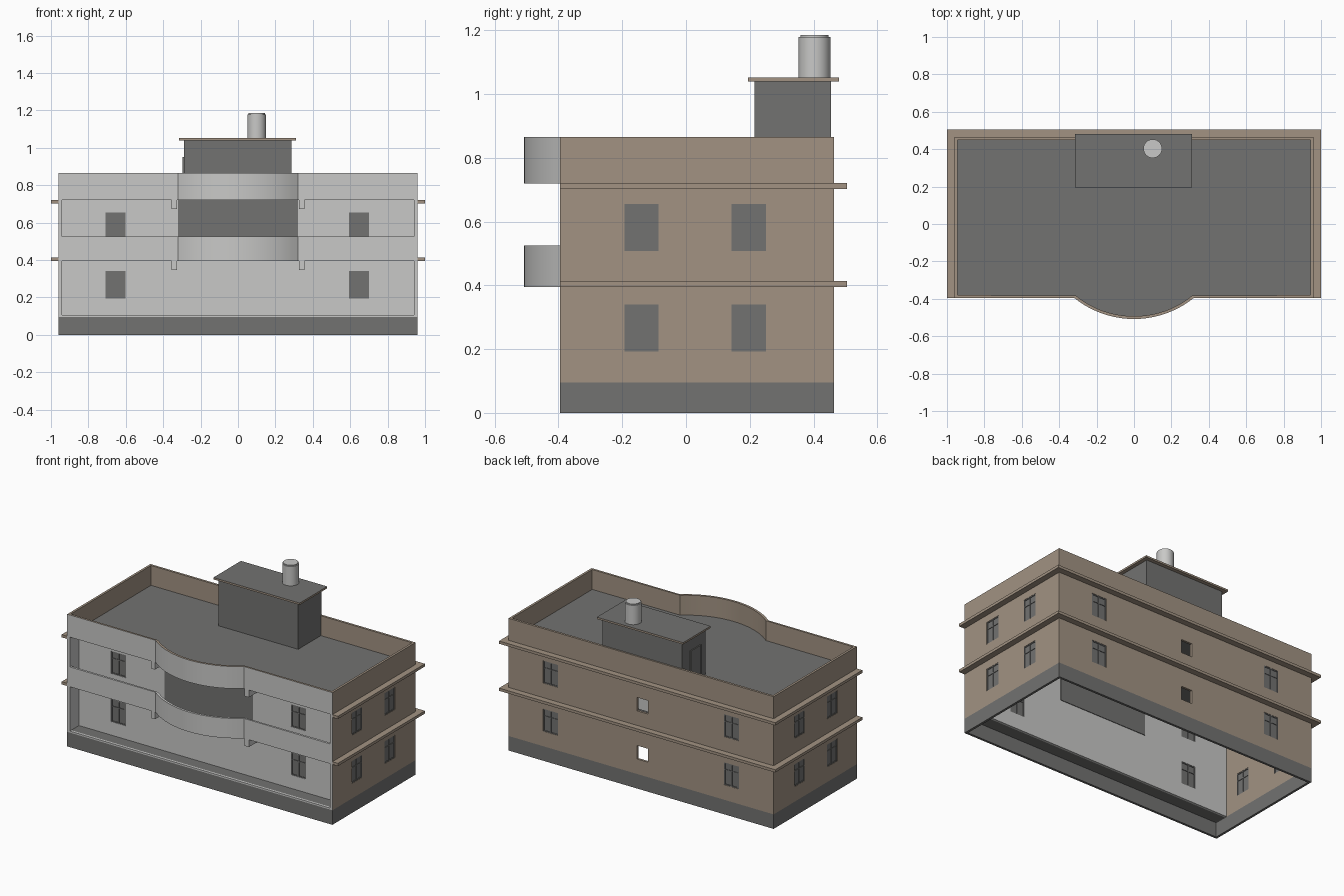
import bpy, bmesh, math
from mathutils import Vector

if "Cube" in bpy.data.objects:
    bpy.data.objects.remove(bpy.data.objects["Cube"])


def material(name, rgb):
    m = bpy.data.materials.new(name)
    m.use_nodes = True
    m.diffuse_color = (*rgb, 1)
    m.node_tree.nodes["Principled BSDF"].inputs["Base Color"].default_value = (*rgb, 1)
    return m


BROWN = material("tan_render", (0.36, 0.29, 0.225))
LIGHT = material("pale_grey", (0.58, 0.58, 0.57))
DARK = material("dark_grey", (0.17, 0.17, 0.165))

# Main dimensions
W, T = 0.96, 0.015             # half width and wall thickness
FRONT, BACK = -0.395, 0.465
RECESS = -0.30                 # face of the set-back front wall
PLINTH, FLOOR, ROOF, TOP = 0.095, 0.395, 0.72, 0.865
BOW, SAG = 0.32, 0.113         # half width and depth of the curved balcony


def finish(name, bm, *mats):
    bmesh.ops.recalc_face_normals(bm, faces=bm.faces)
    me = bpy.data.meshes.new(name)
    bm.to_mesh(me)
    bm.free()
    ob = bpy.data.objects.new(name, me)
    bpy.context.collection.objects.link(ob)
    for m in mats:
        me.materials.append(m)
    return ob


def add_box(bm, x, y, z):
    vs = bmesh.ops.create_cube(bm, size=1)["verts"]
    for v in vs:
        v.co = Vector((r[0] if c < 0 else r[1] for c, r in zip(v.co, (x, y, z))))


def box(name, x, y, z, *mats):
    bm = bmesh.new()
    add_box(bm, x, y, z)
    return finish(name, bm, *mats)


def paint(ob, rule, index=1):
    for p in ob.data.polygons:
        if rule(p):
            p.material_index = index


def select_only(ob):
    bpy.ops.object.select_all(action="DESELECT")
    ob.select_set(True)
    bpy.context.view_layer.objects.active = ob


def smooth(ob):
    select_only(ob)
    bpy.ops.object.shade_smooth_by_angle(angle=math.radians(30))


def cut(wall, holes):
    bm = bmesh.new()
    for h in holes:
        add_box(bm, *h)
    cutter = finish("opening_cutter", bm)
    cutter.hide_render = True
    mod = wall.modifiers.new("openings", "BOOLEAN")
    mod.operation, mod.solver, mod.object = "DIFFERENCE", "EXACT", cutter
    select_only(wall)
    bpy.ops.object.modifier_apply(modifier=mod.name)
    bpy.data.objects.remove(cutter)


def front_line(inset):
    """Outline of the front edge, straight with a bowed middle."""
    r = (BOW ** 2 + SAG ** 2) / (2 * SAG)
    half = math.asin(BOW / r)
    cy = FRONT - SAG + r
    pts = [(-W, FRONT + inset)]
    n = 20
    for i in range(n + 1):
        a = -half + 2 * half * i / n
        pts.append(((r - inset) * math.sin(a), cy - (r - inset) * math.cos(a)))
    return pts + [(W, FRONT + inset)]


def extrude(name, pts, z0, z1, *mats):
    bm = bmesh.new()
    f = bm.faces.new([bm.verts.new((x, y, z0)) for x, y in pts])
    top = bmesh.ops.extrude_face_region(bm, geom=[f])["geom"]
    for v in top:
        if isinstance(v, bmesh.types.BMVert):
            v.co.z = z1
    return finish(name, bm, *mats)


# Plinth, open underneath
for s, side in ((1, "left"), (-1, "right")):
    xs = sorted((s * W, s * (W - T)))
    box(f"{side}_plinth", xs, (FRONT, BACK), (0, PLINTH), DARK)
    box(f"{side}_loggia_cheek", sorted((s * (W - T), s * (W - T - 0.004))),
        (FRONT, RECESS), (PLINTH, ROOF), LIGHT)
box("front_plinth", (T - W, W - T), (FRONT, FRONT + T), (0, PLINTH), DARK)
box("back_plinth", (T - W, W - T), (BACK - T, BACK), (0, PLINTH), DARK)

# Outer walls
walls = {}
for s, side in ((1, "left"), (-1, "right")):
    w = box(f"{side}_wall", sorted((s * W, s * (W - T))), (FRONT, BACK), (PLINTH, TOP), BROWN, LIGHT)
    paint(w, lambda p: p.normal.y < -0.9)
    walls[side] = w
walls["back"] = box("back_wall", (T - W, W - T), (BACK - T, BACK), (PLINTH, TOP), BROWN)
walls["front"] = box("recessed_front_wall", (T - W, W - T), (RECESS, RECESS + T), (PLINTH, ROOF), LIGHT)

# Windows: cut openings with set-in glass and bars
WIN_W, WIN_H = 0.107, 0.147
LEVELS = (0.193, 0.508)


def window(name, along_x, plane, mid, z):
    """A two-leaf window with a transom, plane being the wall's middle."""
    def place(u, d, h):
        run, deep = (mid + u[0], mid + u[1]), (plane - d, plane + d)
        return (run, deep, h) if along_x else (deep, run, h)
    w, b = WIN_W / 2, 0.003
    bm = bmesh.new()
    add_box(bm, *place((-w, w), 0.002, (z, z + WIN_H)))
    for u in (-w + b, 0, w - b):
        add_box(bm, *place((u - b, u + b), 0.006, (z, z + WIN_H)))
    for h in (b, 0.1, WIN_H - b):
        add_box(bm, *place((-w, w), 0.0055, (z + h - b, z + h + b)))
    finish(name, bm, DARK)
    return place((-w, w), 0.03, (z, z + WIN_H))


layout = {
    "left": (False, W - T / 2, (-0.14, 0.197)),
    "right": (False, T / 2 - W, (-0.14, 0.197)),
    "back": (True, BACK - T / 2, (-0.655, 0.655)),
    "front": (True, RECESS + T / 2, (-0.655, 0.648)),
}
for side, (along_x, plane, mids) in layout.items():
    holes = [window(f"{side}_window", along_x, plane, m, z) for z in LEVELS for m in mids]
    if side == "back":   # small unglazed stair openings
        holes += [((-0.05, 0.03), (BACK - 0.05, BACK + 0.05), (z, z + 0.088)) for z in LEVELS]
    cut(walls[side], holes)

# Dark central panel behind the upper balcony
box("balcony_panel", (-BOW, BOW), (RECESS - 0.004, RECESS + T + 0.004), (FLOOR + T, ROOF), DARK)

# Ground terrace, balcony floor and roof deck
box("terrace_floor", (T - W, W - T), (FRONT + T, RECESS), (PLINTH, PLINTH + 0.01), DARK)
box("terrace_edge", (T - W, W - T), (FRONT, FRONT + T), (PLINTH, PLINTH + 0.01), LIGHT)
inner = [(max(T - W, min(W - T, x)), y) for x, y in front_line(T)]
extrude("balcony_floor", inner + [(W - T, RECESS), (T - W, RECESS)], FLOOR, FLOOR + T, DARK)
extrude("roof_deck", inner + [(W - T, BACK - T), (T - W, BACK - T)], ROOF, ROOF + T, DARK)

# Bowed front parapets
outer = [(max(T - W, min(W - T, x)), y) for x, y in front_line(0)]
ring = outer + inner[::-1]
smooth(extrude("balcony_parapet", ring, FLOOR, 0.525, LIGHT))
roof_parapet = extrude("roof_parapet", ring, ROOF, TOP, LIGHT, BROWN)
paint(roof_parapet, lambda p: p.normal.y > 0.5 or p.normal.z > 0.9)
smooth(roof_parapet)

# Short beams beside the bow
for s in (-1, 1):
    for z in (FLOOR, ROOF):
        box("balcony_beam", sorted((s * 0.325, s * 0.355)), (FRONT, RECESS), (z - 0.048, z), LIGHT)

# Ledges round the sides and back
for z in (FLOOR, ROOF - 0.017):
    zs = (z, z + 0.018)
    box("back_ledge", (-1, 1), (BACK, BACK + 0.04), zs, BROWN)
    for s in (-1, 1):
        box("side_ledge", sorted((s * W, s)), (FRONT, BACK), zs, BROWN)

# Stair hut on the roof with its door and cover slab
HUT = -0.29
box("stair_hut", (HUT, 0.285), (0.215, 0.455), (ROOF + T, 1.04), DARK)
slab = box("hut_roof", (-0.315, 0.31), (0.195, 0.48), (1.04, 1.052), BROWN, DARK)
paint(slab, lambda p: p.normal.z > 0.9)
box("hut_door", (HUT - 0.003, HUT), (0.268, 0.367), (ROOF + T, 0.945), DARK)
for y in (0.262, 0.367):
    box("door_jamb", (HUT - 0.007, HUT), (y, y + 0.006), (ROOF + T, 0.951), DARK)
box("door_head", (HUT - 0.007, HUT), (0.268, 0.367), (0.945, 0.951), DARK)

# Water tank
bm = bmesh.new()
bmesh.ops.create_cone(bm, cap_ends=True, segments=32, radius1=0.05, radius2=0.05, depth=0.133)
bmesh.ops.translate(bm, verts=bm.verts, vec=(0.1, 0.403, 1.1185))
rim = [e for e in bm.edges if all(v.co.z > 1.15 for v in e.verts)]
bmesh.ops.bevel(bm, geom=rim, offset=0.006, segments=2, affect="EDGES")
smooth(finish("water_tank", bm, LIGHT))
